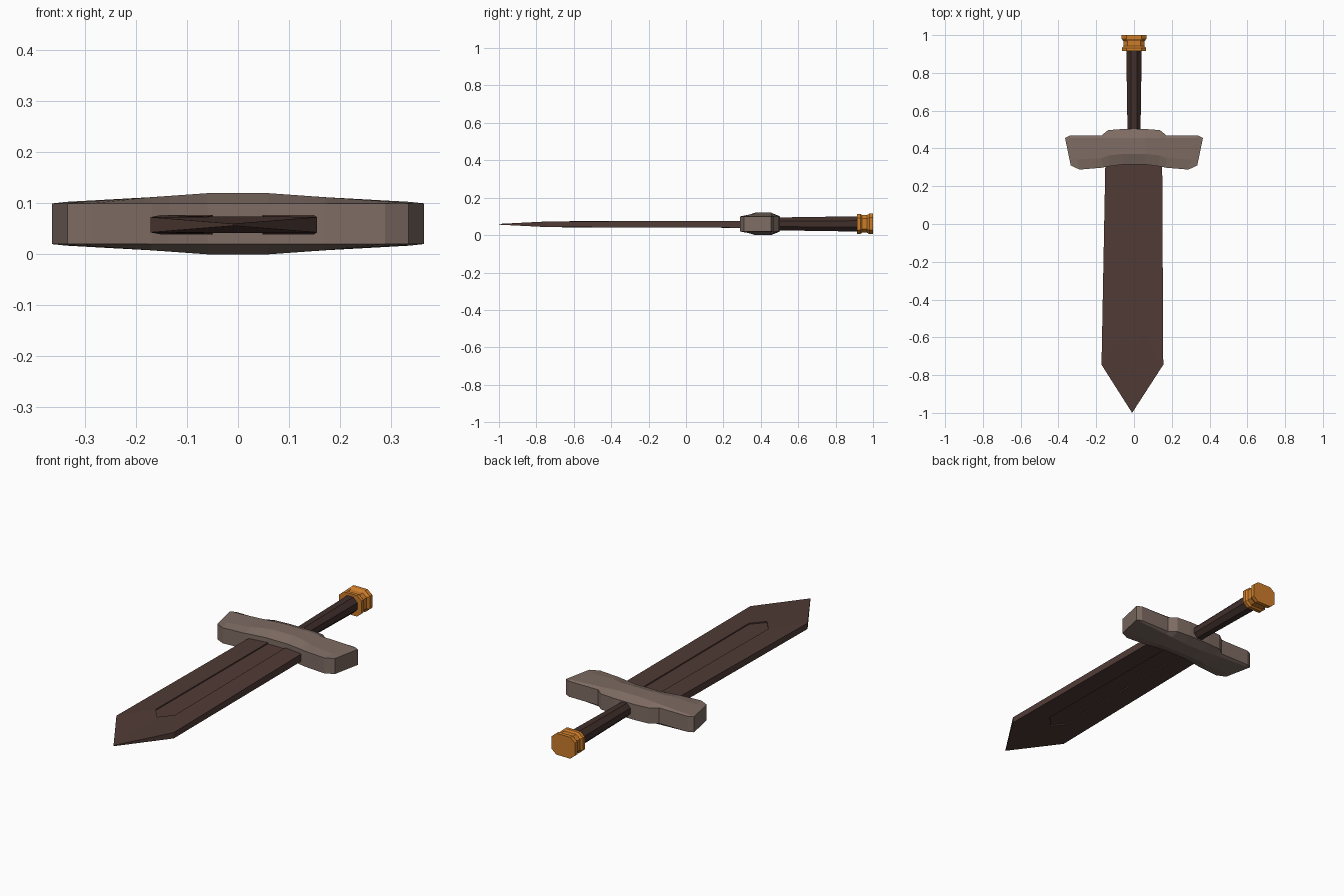
import bpy, bmesh, math

if "Cube" in bpy.data.objects:
    bpy.data.objects.remove(bpy.data.objects["Cube"])

ZC = 0.06  # mid-plane height of the sword


def material(name, rgb):
    m = bpy.data.materials.new(name)
    lin = [((c / 255 + 0.055) / 1.055) ** 2.4 for c in rgb]
    m.diffuse_color = (*lin, 1)
    m.use_nodes = True
    m.node_tree.nodes["Principled BSDF"].inputs["Base Color"].default_value = m.diffuse_color
    return m


dark_wood = material("blade brown", (80, 59, 53))
grip_wood = material("grip dark brown", (64, 47, 43))
taupe = material("guard taupe", (126, 108, 99))
gold = material("pommel gold", (204, 125, 42))


def finish(name, bm, mat):
    bmesh.ops.remove_doubles(bm, verts=bm.verts, dist=1e-5)
    bmesh.ops.recalc_face_normals(bm, faces=bm.faces)
    me = bpy.data.meshes.new(name)
    bm.to_mesh(me)
    bm.free()
    me.materials.append(mat)
    ob = bpy.data.objects.new(name, me)
    bpy.context.collection.objects.link(ob)
    return ob


def loft(name, rings, mat):
    """Skin a list of equal-length closed rings and cap both ends."""
    bm = bmesh.new()
    vs = [[bm.verts.new(p) for p in r] for r in rings]
    n = len(vs[0])
    for a, b in zip(vs, vs[1:]):
        for i in range(n):
            j = (i + 1) % n
            bm.faces.new((a[i], a[j], b[j], b[i]))
    bm.faces.new(vs[0])
    bm.faces.new(vs[-1])
    return finish(name, bm, mat)


# Blade: pointed outline with a recessed fuller on both sides
outline = [(-0.151, 0.36, 0.019), (-0.172, -0.745, 0.015), (-0.01, -1.0, 0.002),
           (0.155, -0.745, 0.015), (0.149, 0.36, 0.019)]
fuller = [(-0.05, 0.36, 0.019), (-0.06, -0.585, 0.0165), (-0.007, -0.65, 0.016),
          (0.05, -0.585, 0.0165), (0.048, 0.36, 0.019)]
DEPTH = 0.006
BZ = 0.058
bm = bmesh.new()
rims, roots = [], []
for s in (1, -1):
    o = [bm.verts.new((x, y, BZ + s * h)) for x, y, h in outline]
    f = [bm.verts.new((x, y, BZ + s * h)) for x, y, h in fuller]
    d = [bm.verts.new((x, y, BZ + s * (h - DEPTH))) for x, y, h in fuller]
    for i in range(4):
        bm.faces.new((o[i], o[i + 1], f[i + 1], f[i]))
        bm.faces.new((f[i], f[i + 1], d[i + 1], d[i]))
    bm.faces.new(d)
    rims.append(o)
    roots.append([o[0], f[0], d[0], d[4], f[4], o[4]])
for i in range(4):
    bm.faces.new((rims[0][i], rims[0][i + 1], rims[1][i + 1], rims[1][i]))
bm.faces.new(roots[0] + roots[1][::-1])
finish("blade", bm, dark_wood)

# Guard: sections along x (front x, front y, back x, back y, crown height)
half = [(0.335, 0.31, 0.365, 0.455, 0.0), (0.288, 0.288, 0.34, 0.468, 0.003),
        (0.17, 0.298, 0.173, 0.468, 0.012), (0.135, 0.305, 0.137, 0.497, 0.0145),
        (0.06, 0.315, 0.06, 0.503, 0.02)]
stations = [(-a, b, -c, d, e) for a, b, c, d, e in half] + half[::-1]
rings = []
for xf, yf, xb, yb, h in stations:
    def at(y, z):
        t = (y - yf) / (yb - yf)
        return (xf + (xb - xf) * t, y, ZC + z)
    y1 = yf + 0.3 * (yb - yf)
    y2 = min(0.455, yb - 0.01)
    rings.append([at(yf, -0.04), at(yf, 0.04), at(y1, 0.04 + h), at(y2, 0.04 + h),
                  at(yb, 0.04), at(yb, -0.04), at(y2, -0.04 - h), at(y1, -0.04 - h)])
loft("guard", rings, taupe)


def octagon(y, hx, hz, k):
    """Chamfered rectangle across the sword; k is the flat fraction."""
    pts = [(k, 1), (1, k), (1, -k), (k, -1), (-k, -1), (-1, -k), (-1, k), (-k, 1)]
    return [(hx * a, y, ZC + hz * b) for a, b in pts]


# Grip: eight-sided, flaring slightly toward the pommel
loft("grip", [octagon(0.46, 0.034, 0.034, 0.42), octagon(0.93, 0.041, 0.041, 0.42)], grip_wood)

# Pommel: waisted octagonal cap
loft("pommel", [octagon(0.915, 0.064, 0.054, 0.6), octagon(0.932, 0.064, 0.054, 0.6),
                octagon(0.942, 0.056, 0.047, 0.6), octagon(0.968, 0.056, 0.047, 0.6),
                octagon(0.98, 0.066, 0.055, 0.6), octagon(1.0, 0.066, 0.055, 0.6)], gold)
